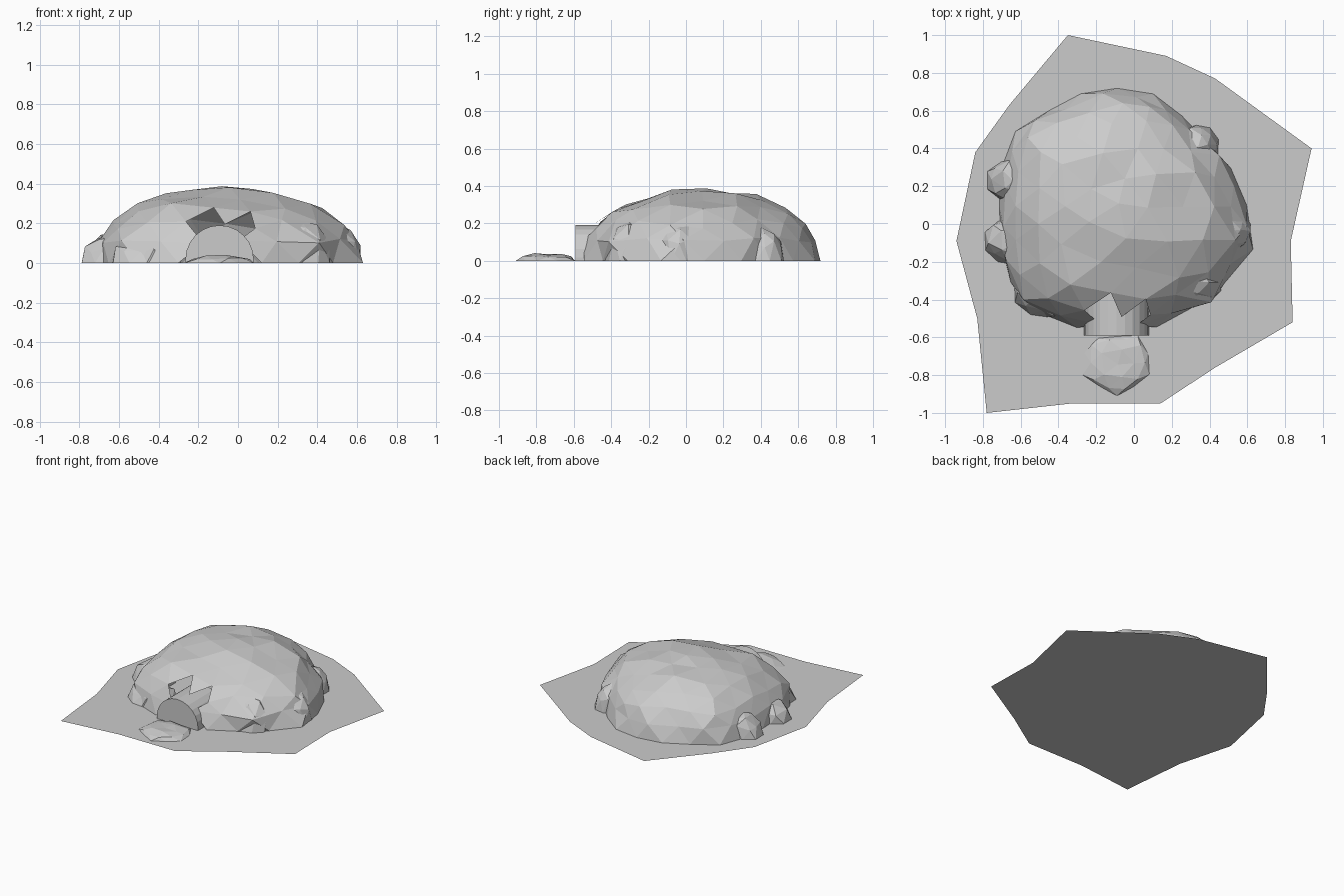
import bpy, bmesh, math, random
from mathutils import Vector

random.seed(4)
cube = bpy.data.objects.get("Cube")
if cube:
    bpy.data.objects.remove(cube, do_unlink=True)

grey = bpy.data.materials.new("stone grey")
grey.use_nodes = True
colour = (0.6, 0.6, 0.6, 1)
grey.diffuse_color = colour
grey.node_tree.nodes["Principled BSDF"].inputs["Base Color"].default_value = colour


def finish(bm, name):
    mesh = bpy.data.meshes.new(name)
    bm.to_mesh(mesh)
    bm.free()
    mesh.materials.append(grey)
    obj = bpy.data.objects.new(name, mesh)
    bpy.context.collection.objects.link(obj)
    return obj


def reach(outline, centre, angle):
    """Distance from the centre to the outline along an angle."""
    ray = Vector((math.cos(angle), math.sin(angle)))
    points = [Vector(p) - centre for p in outline]
    best = 0
    for a, b in zip(points, points[1:] + points[:1]):
        edge = b - a
        det = ray.cross(edge)
        if abs(det) > 1e-9:
            t, u = a.cross(edge) / det, a.cross(ray) / det
            if t > 0 and -1e-6 <= u <= 1 + 1e-6:
                best = max(best, t)
    return best


def half_ball(level):
    bm = bmesh.new()
    bmesh.ops.create_icosphere(bm, subdivisions=level, radius=1)
    geom = bm.verts[:] + bm.edges[:] + bm.faces[:]
    bmesh.ops.bisect_plane(bm, geom=geom, plane_co=(0, 0, 0),
                           plane_no=(0, 0, 1), clear_inner=True)
    bmesh.ops.remove_doubles(bm, verts=bm.verts, dist=0.02)
    return bm


def dome(outline, centre, height, level, rough):
    """Faceted low dome that fills an outline on the ground."""
    centre = Vector(centre)
    bm = half_ball(level)
    for v in bm.verts:
        s = min(1, math.hypot(v.co.x, v.co.y))
        r = s * reach(outline, centre, math.atan2(v.co.y, v.co.x))
        flat = centre + Vector(v.co.xy).normalized() * r if s > 0 else centre
        z = 0
        if v.co.z > 0.01:
            z = height * math.sqrt(max(0, 1 - s ** 2.4))
            z = max(0, z + random.uniform(-rough, rough))
            flat = flat + Vector((random.uniform(-rough, rough),
                                  random.uniform(-rough, rough)))
        v.co = (flat.x, flat.y, z)
    bmesh.ops.triangulate(bm, faces=bm.faces)
    return bm


# Ground sheet
bm = bmesh.new()
ground = [(-.35, 1), (.17, .89), (.43, .77), (.94, .4), (.83, -.09), (.84, -.52),
          (.43, -.76), (.14, -.95), (-.33, -.95), (-.78, -1), (-.83, -.5),
          (-.94, -.09), (-.84, .38), (-.66, .63)]
bm.faces.new([bm.verts.new((x, y, 0)) for x, y in reversed(ground)])
bmesh.ops.reverse_faces(bm, faces=bm.faces)
bm.normal_update()
finish(bm, "ground")

# Main mound, with a ragged gap left for the entrance
mound = [(-.1, .72), (.1, .69), (.27, .56), (.37, .45), (.5, .34), (.54, .2),
         (.63, .04), (.63, -.14), (.5, -.25), (.44, -.43), (.25, -.45), (.1, -.56),
         (-.09, -.58), (-.27, -.56), (-.46, -.49), (-.6, -.42), (-.68, -.25),
         (-.72, 0), (-.7, .3), (-.62, .51), (-.45, .6), (-.28, .69)]
bm = dome(mound, (-.09, .1), .375, 3, .014)
gap = [f for f in bm.faces
       if abs(f.calc_center_median().x + .09) < .14 and f.calc_center_median().y < -.43]
bmesh.ops.delete(bm, geom=gap, context='FACES')
finish(bm, "mound")

# Low rocks around the foot: centre, half size, height
rocks = {"left_rock": (-.64, -.09, .17, .13, .13),
         "back_left_rock": (-.63, .23, .17, .12, .15),
         "front_left_rock": (-.46, -.36, .2, .14, .125),
         "front_right_rock": (.33, -.31, .15, .13, .21),
         "right_rock": (.49, -.04, .14, .13, .2),
         "back_right_rock": (.33, .41, .13, .12, .17)}
for name, (x, y, rx, ry, height) in rocks.items():
    ring = [(x + rx * math.cos(k * math.pi / 4 + .2), y + ry * math.sin(k * math.pi / 4 + .2))
            for k in range(8)]
    finish(dome(ring, (x, y), height, 2, .012), name)

# Entrance: a rounded, capped tunnel
bm = bmesh.new()
arc = [(-.093 + .172 * math.cos(k * math.pi / 12), .018 + .172 * math.sin(k * math.pi / 12))
       for k in range(13)]
arc = [(arc[0][0], 0)] + arc + [(arc[-1][0], 0)]
front = bm.faces.new([bm.verts.new((x, -.59, z)) for x, z in arc])
out = bmesh.ops.extrude_face_region(bm, geom=[front], use_keep_orig=True)
moved = [v for v in out["geom"] if isinstance(v, bmesh.types.BMVert)]
bmesh.ops.translate(bm, verts=moved, vec=(0, .3, 0))
bmesh.ops.recalc_face_normals(bm, faces=bm.faces)
finish(bm, "entrance_tunnel")

# Doorstep: a thin lumpy slab in front of the entrance
step = [(-.18, -.6), (.02, -.59), (.08, -.65), (.07, -.72), (.085, -.82), (0, -.86),
        (-.09, -.91), (-.18, -.86), (-.28, -.82), (-.25, -.74), (-.27, -.65)]
finish(dome(step, (-.09, -.74), .04, 2, .006), "doorstep")
